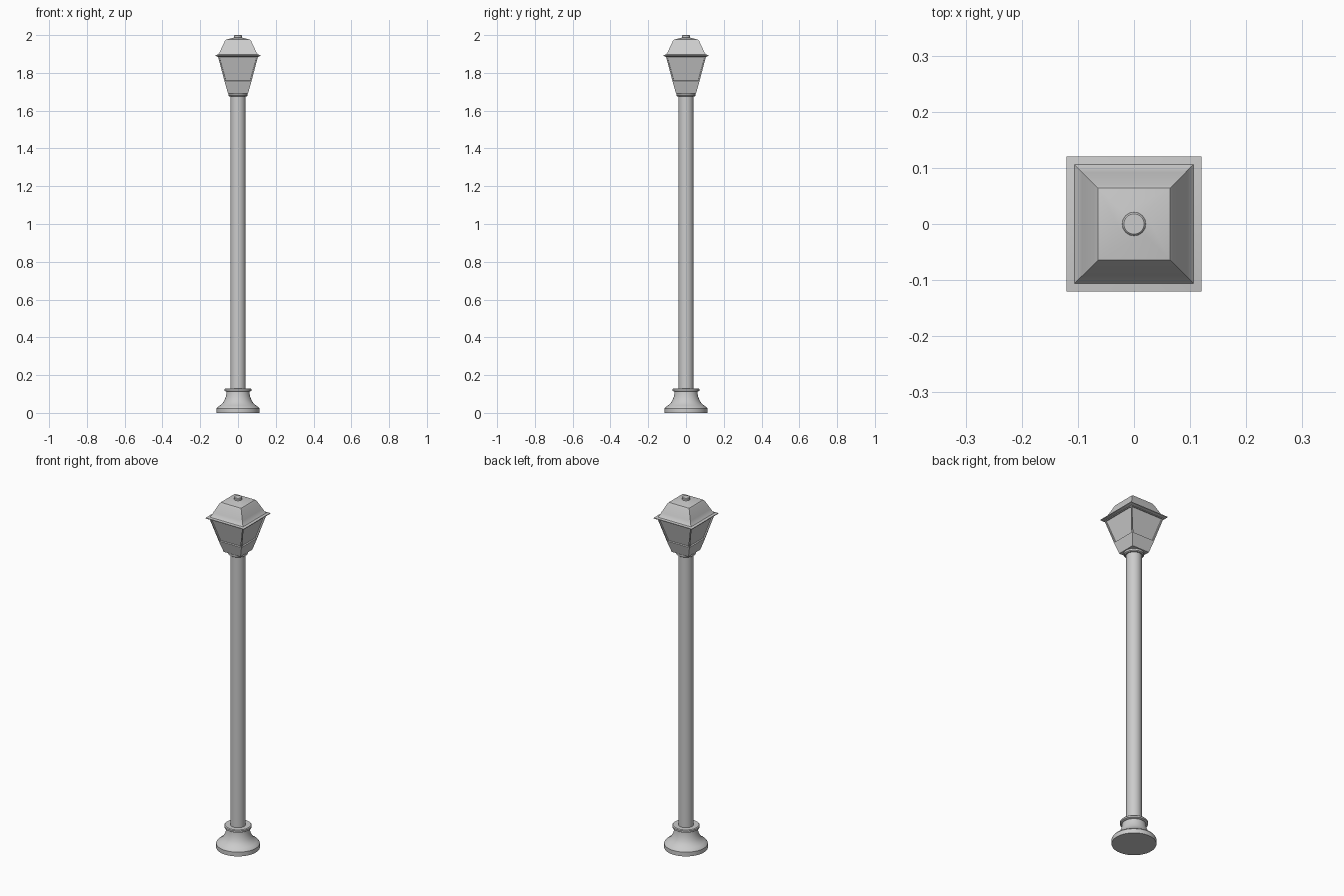
import bpy, bmesh, math

if "Cube" in bpy.data.objects:
    bpy.data.objects.remove(bpy.data.objects["Cube"], do_unlink=True)

grey = bpy.data.materials.new("light_grey")
grey.use_nodes = True
grey.diffuse_color = (0.6, 0.6, 0.6, 1)
grey.node_tree.nodes["Principled BSDF"].inputs["Base Color"].default_value = (0.6, 0.6, 0.6, 1)


def lathe(name, profile, sides, twist=0.0, smooth=False, grow=1.0, panes=None):
    """Stack rings of (radius, height) and cap both ends."""
    bm = bmesh.new()
    rings = []
    for r, z in profile:
        angles = [twist + math.tau * i / sides for i in range(sides)]
        rings.append([bm.verts.new((r * grow * math.cos(a), r * grow * math.sin(a), z))
                      for a in angles])
    bm.faces.new(rings[0][::-1])
    bm.faces.new(rings[-1])
    bands = []
    for low, high in zip(rings, rings[1:]):
        bands.append([bm.faces.new((low[i], low[(i + 1) % sides],
                                    high[(i + 1) % sides], high[i])) for i in range(sides)])
    # Recess the glazing inside its frame
    if panes is not None:
        bm.normal_update()
        bmesh.ops.inset_individual(bm, faces=bands[panes], thickness=0.009)
        bmesh.ops.inset_individual(bm, faces=bands[panes], thickness=0.001, depth=-0.007)
    mesh = bpy.data.meshes.new(name)
    bm.to_mesh(mesh)
    bm.free()
    mesh.materials.append(grey)
    obj = bpy.data.objects.new(name, mesh)
    bpy.context.collection.objects.link(obj)
    if smooth:
        bpy.ops.object.select_all(action="DESELECT")
        obj.select_set(True)
        bpy.context.view_layer.objects.active = obj
        bpy.ops.object.shade_smooth_by_angle(angle=math.radians(35))
    return obj


def square(name, profile, **options):
    """Four-sided stack whose radii are half widths."""
    return lathe(name, profile, 4, math.pi / 4, grow=math.sqrt(2), **options)


# Flared pedestal with a quarter-round scoop
scoop = [(0.064 + 0.046 * (1 - math.sin(t)), 0.11 - 0.08 * math.cos(t))
         for t in [math.pi / 2 * i / 10 for i in range(11)]]
lathe("base", [(0.113, 0), (0.113, 0.024), (0.108, 0.031), (0.096, 0.039), (0.082, 0.051),
               (0.072, 0.066), (0.065, 0.084), (0.061, 0.103), (0.06, 0.115)], 48, smooth=True)
lathe("base_collar", [(0.064, 0.113), (0.071, 0.117), (0.071, 0.126), (0.067, 0.13)],
      48, smooth=True)

# Post and its top collar
lathe("post", [(0.04, 0.1), (0.04, 1.69)], 48, smooth=True)
lathe("top_collar", [(0.046, 1.675), (0.051, 1.679), (0.051, 1.689), (0.044, 1.694)],
      48, smooth=True)

# Tapered lantern with four recessed panes
square("lantern", [(0.053, 1.692), (0.07, 1.75), (0.106, 1.887)], panes=1)

# Roof with a flared eave, steep sides and a shallow cap
square("roof", [(0.104, 1.884), (0.12, 1.89), (0.12, 1.894), (0.106, 1.897), (0.099, 1.905),
                (0.092, 1.921), (0.07, 1.968), (0.064, 1.976), (0.02, 1.987)], smooth=True)
lathe("finial", [(0.021, 1.975), (0.021, 1.997), (0.018, 2.0)], 32, smooth=True)
